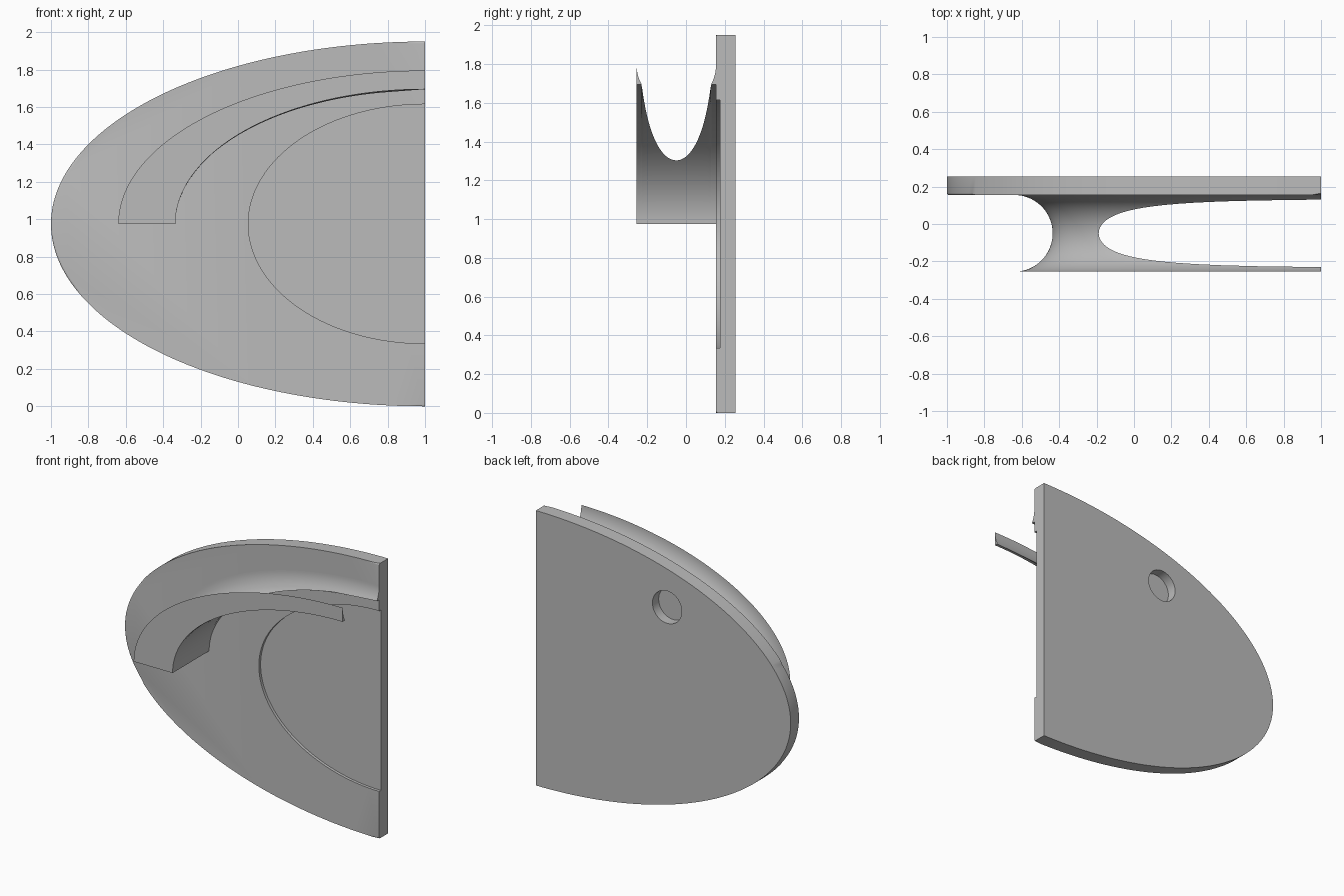
import bpy, bmesh
from math import sin, cos, pi, atan2, hypot

cube = bpy.data.objects.get("Cube")
if cube:
    bpy.data.objects.remove(cube, do_unlink=True)

grey = bpy.data.materials.new("plain grey")
grey.use_nodes = True
colour = (0.5, 0.5, 0.5, 1)
grey.diffuse_color = colour
grey.node_tree.nodes["Principled BSDF"].inputs["Base Color"].default_value = colour

CX, CZ = 1.0, 0.975            # centre shared by all the ellipses
FRONT, FACE, BACK = -0.255, 0.155, 0.255


def make_object(name, bm):
    bmesh.ops.recalc_face_normals(bm, faces=bm.faces[:])
    mesh = bpy.data.meshes.new(name)
    bm.to_mesh(mesh)
    bm.free()
    mesh.materials.append(grey)
    obj = bpy.data.objects.new(name, mesh)
    bpy.context.collection.objects.link(obj)
    return obj


def prism(points, y0, y1):
    """Extrude an outline in x and z from y0 to y1."""
    bm = bmesh.new()
    face = bm.faces.new([bm.verts.new((x, y0, z)) for x, z in points])
    extruded = bmesh.ops.extrude_face_region(bm, geom=[face], use_keep_orig=True)
    for v in extruded["geom"]:
        if isinstance(v, bmesh.types.BMVert):
            v.co.y = y1
    return bm


def ellipse(cx, cz, rx, rz, start, end, steps):
    angles = [start + (end - start) * i / steps for i in range(steps + 1)]
    return [(cx - rx * cos(a), cz + rz * sin(a)) for a in angles]


def smooth(obj, angle=0.6):
    bpy.ops.object.select_all(action="DESELECT")
    obj.select_set(True)
    bpy.context.view_layer.objects.active = obj
    bpy.ops.object.shade_smooth_by_angle(angle=angle)


def cut(obj, name, points, y0, y1):
    cutter = make_object(name, prism(points, y0, y1))
    cutter.hide_render = True
    mod = obj.modifiers.new(name, "BOOLEAN")
    mod.operation, mod.solver, mod.object = "DIFFERENCE", "EXACT", cutter
    bpy.context.view_layer.objects.active = obj
    bpy.ops.object.modifier_apply(modifier=name)
    bpy.data.objects.remove(cutter, do_unlink=True)


# Half-ellipse back plate with a rounded front rim
bm = prism(ellipse(CX, CZ, 2, 0.975, -pi / 2, pi / 2, 128), FACE, BACK)
rim = [e for e in bm.edges
       if all(abs(v.co.y - FACE) < 1e-5 for v in e.verts)
       and min(v.co.x for v in e.verts) < CX - 1e-4]
bmesh.ops.bevel(bm, geom=rim, offset=0.01, segments=3, profile=0.5, affect="EDGES")
plate = make_object("back_plate", bm)

# Shallow oval recess in front, blind round hole behind
cut(plate, "recess_cutter", ellipse(CX, CZ, 0.945, 0.64, 0, 2 * pi, 128)[:-1],
    FACE - 0.1, FACE + 0.02)
cut(plate, "hole_cutter", ellipse(-0.03, 1.54, 0.115, 0.115, 0, 2 * pi, 48)[:-1],
    BACK - 0.07, BACK + 0.1)
smooth(plate)

# Curved hood: an arched band whose outside is hollowed by a round groove
OUT_X, OUT_Z, IN_X, IN_Z = 1.64, 0.82, 1.335, 0.72
GROOVE = (FACE - FRONT) / 2
MID_Y = (FACE + FRONT) / 2


def outer(t, depth):
    """Point on the outer ellipse moved inward along its normal."""
    nx, nz = cos(t) / OUT_X, sin(t) / OUT_Z
    n = hypot(nx, nz)
    return OUT_X * cos(t) - depth * nx / n, OUT_Z * sin(t) - depth * nz / n


def meeting_angle(depth):
    """Angle where the groove breaks through the inner surface."""
    low, high = 0.0, pi / 2
    for _ in range(40):
        t = (low + high) / 2
        x, z = outer(t, depth)
        if (x / IN_X) ** 2 + (z / IN_Z) ** 2 > 1:
            low = t
        else:
            high = t
    return low


ROWS, STEPS = 64, 64
bm = bmesh.new()
outside, inside = [], []
for j in range(ROWS + 1):
    phi = -pi / 2 + pi * j / ROWS
    y, depth = MID_Y + GROOVE * sin(phi), GROOVE * cos(phi)
    end = meeting_angle(depth)
    ex, ez = outer(end, depth)
    in_end = atan2(ez / IN_Z, ex / IN_X)
    out_row, in_row = [], []
    for i in range(STEPS + 1):
        x, z = outer(end * i / STEPS, depth)
        out_row.append(bm.verts.new((CX - x, y, CZ + z)))
        a = in_end * i / STEPS
        in_row.append(bm.verts.new((CX - IN_X * cos(a), y, CZ + IN_Z * sin(a))))
    outside.append(out_row)
    inside.append(in_row)

for j in range(ROWS):
    for grid in (outside, inside):
        for i in range(STEPS):
            bm.faces.new((grid[j][i], grid[j][i + 1], grid[j + 1][i + 1], grid[j + 1][i]))
    for i in (0, STEPS):       # flat foot and far end
        bm.faces.new((outside[j][i], outside[j + 1][i], inside[j + 1][i], inside[j][i]))
for j in (0, ROWS):            # front and rear faces
    for i in range(STEPS):
        bm.faces.new((outside[j][i], outside[j][i + 1], inside[j][i + 1], inside[j][i]))
bmesh.ops.remove_doubles(bm, verts=bm.verts[:], dist=1e-5)
bmesh.ops.dissolve_degenerate(bm, dist=1e-5, edges=bm.edges[:])
smooth(make_object("grooved_hood", bm), 0.5)
